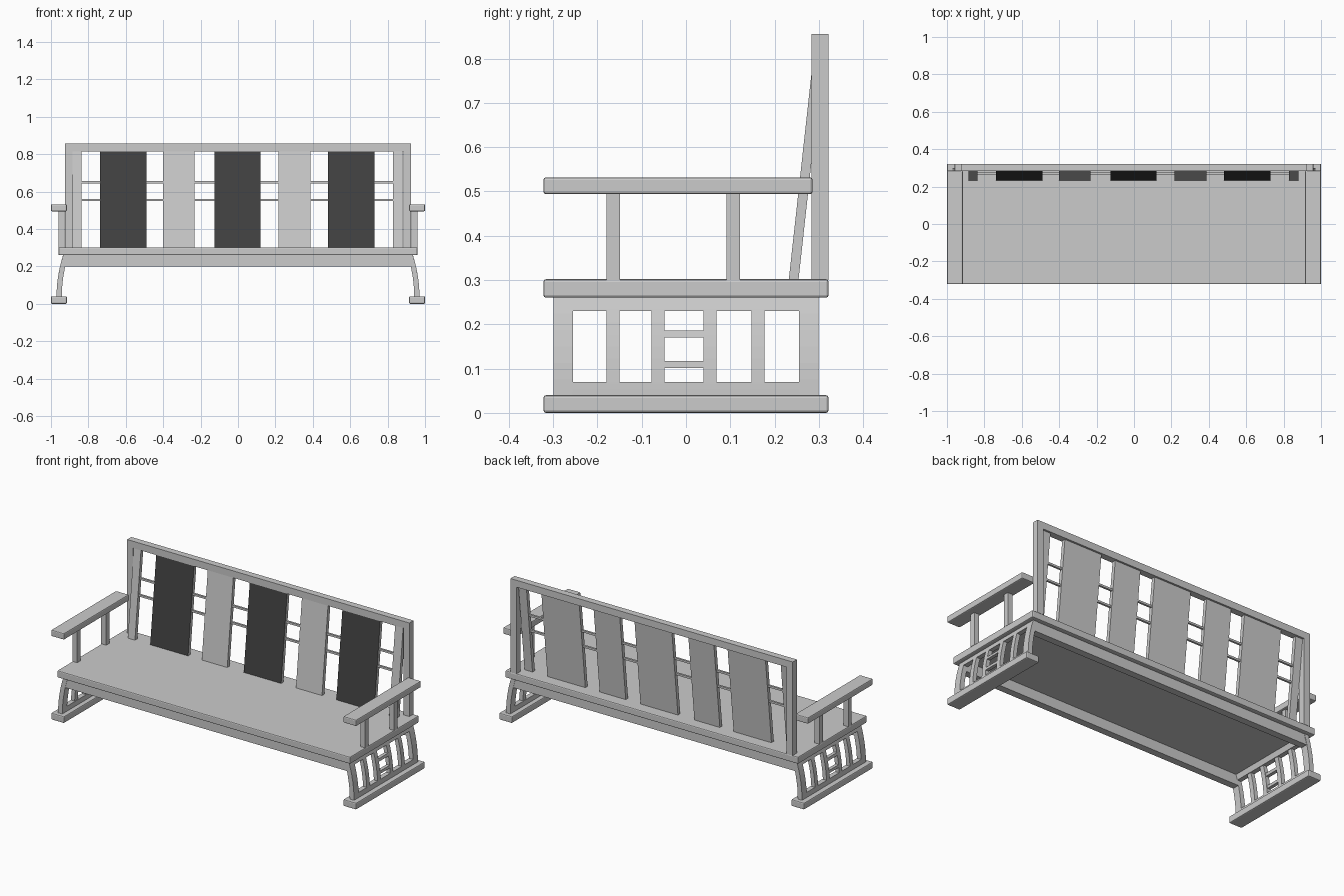
import bpy
import bmesh

old = bpy.data.objects.get("Cube")
if old:
    bpy.data.objects.remove(old, do_unlink=True)


def material(name, value):
    mat = bpy.data.materials.new(name)
    mat.use_nodes = True
    colour = (value, value, value, 1)
    mat.diffuse_color = colour
    mat.node_tree.nodes["Principled BSDF"].inputs["Base Color"].default_value = colour
    return mat


LIGHT = material("light grey", 0.6)
DARK = material("charcoal", 0.055)


def finish(name, bm, bevel=0):
    bmesh.ops.recalc_face_normals(bm, faces=bm.faces)
    mesh = bpy.data.meshes.new(name)
    bm.to_mesh(mesh)
    bm.free()
    mesh.materials.append(LIGHT)
    obj = bpy.data.objects.new(name, mesh)
    bpy.context.collection.objects.link(obj)
    if bevel:
        mod = obj.modifiers.new("soft edges", 'BEVEL')
        mod.width = bevel
        mod.segments = 2
    return obj


def prism(name, profile, low, high, axis, bevel=0):
    """Extrude a 2D profile along x (profile is y,z) or y (profile is x,z)."""
    bm = bmesh.new()
    place = (lambda d, p: (d, p[0], p[1])) if axis == 'x' else (lambda d, p: (p[0], d, p[1]))
    a = [bm.verts.new(place(low, p)) for p in profile]
    b = [bm.verts.new(place(high, p)) for p in profile]
    bm.faces.new(a)
    bm.faces.new(b)
    for i in range(len(a)):
        j = (i + 1) % len(a)
        bm.faces.new((a[i], a[j], b[j], b[i]))
    return finish(name, bm, bevel)


def box(name, x, y, z, bevel=0):
    corners = [(y[0], z[0]), (y[1], z[0]), (y[1], z[1]), (y[0], z[1])]
    return prism(name, corners, x[0], x[1], 'x', bevel)


def flared(name, side, y, z, thick=0.028, steps=6):
    """Bar of an end frame, following its outward sweep towards the foot."""
    heights = [z[0] + (z[1] - z[0]) * i / steps for i in range(steps + 1)]
    outer = [(0.97 - 0.72 * (h - 0.04) ** 2, h) for h in heights]
    inner = [(x - thick, h) for x, h in reversed(outer)]
    return prism(name, [(side * x, h) for x, h in outer + inner], y[0], y[1], 'y')


# Seat and its front and back aprons
box("seat", (-0.96, 0.96), (-0.322, 0.322), (0.26, 0.302), 0.006)
for name, y in (("front_apron", (-0.297, -0.255)), ("back_apron", (0.255, 0.297))):
    box(name, (-0.923, 0.923), y, (0.2, 0.262))

for label, s in (("left", 1), ("right", -1)):
    def span(a, b):
        return tuple(sorted((s * a, s * b)))

    # Foot and swept end frame
    box(label + "_foot", span(0.915, 1), (-0.322, 0.322), (0, 0.04), 0.006)
    for name, y in (("front", (-0.299, -0.255)), ("back", (0.255, 0.299))):
        flared(label + "_" + name + "_leg", s, y, (0.038, 0.262))
    flared(label + "_lower_rail", s, (-0.256, 0.256), (0.038, 0.07))
    flared(label + "_upper_rail", s, (-0.256, 0.256), (0.23, 0.262))
    for y in (-0.179, -0.078, 0.04, 0.148):
        flared(label + "_end_slat", s, (y, y + 0.029), (0.069, 0.231), 0.024)
    for z in (0.101, 0.17):
        flared(label + "_cross_bar", s, (-0.05, 0.041), (z, z + 0.016), 0.02)

    # Armrest on two posts
    box(label + "_armrest", span(0.915, 1), (-0.322, 0.286), (0.494, 0.532), 0.006)
    for y in (-0.18, 0.091):
        box(label + "_arm_post", span(0.928, 0.96), (y, y + 0.031), (0.3, 0.497))

    # Upright of the back frame
    box(label + "_back_post", span(0.885, 0.925), (0.283, 0.322), (0.3, 0.816))

box("top_rail", (-0.925, 0.925), (0.283, 0.322), (0.815, 0.856))

# Leaning back slats between the seat and the top rail
LEAN = 0.11
lean_profile = [(0.232, 0.3), (0.254, 0.3),
                (0.254 + LEAN * 0.516, 0.816), (0.232 + LEAN * 0.516, 0.816)]
slats = [("edge_slat", -0.885, -0.838, False), ("wide_slat", -0.738, -0.49, True),
         ("medium_slat", -0.4, -0.233, False), ("wide_slat", -0.125, 0.12, True),
         ("medium_slat", 0.217, 0.388, False), ("wide_slat", 0.482, 0.73, True),
         ("edge_slat", 0.828, 0.88, False)]
for name, x0, x1, dark_front in slats:
    slat = prism(name, lean_profile, x0, x1, 'x')
    if dark_front:
        slat.data.materials.append(DARK)
        for face in slat.data.polygons:
            if face.normal.y < -0.9:
                face.material_index = 1

# Thin rods threaded through the slats
for z in (0.555, 0.65):
    y = 0.243 + LEAN * (z - 0.3)
    box("back_rod", (-0.84, 0.83), (y - 0.006, y + 0.006), (z - 0.006, z + 0.006))
